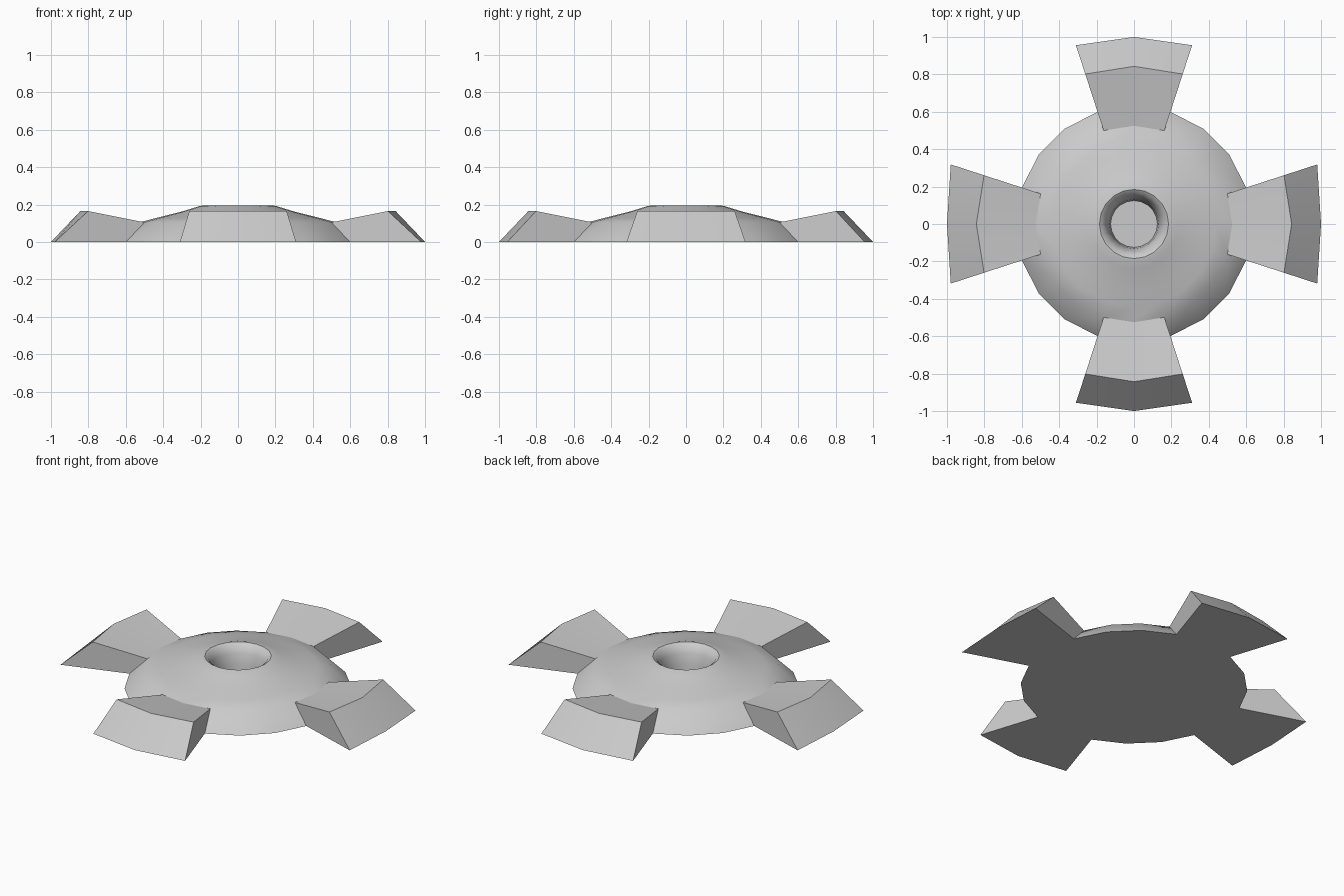
import bpy, bmesh
from math import cos, sin, radians

if "Cube" in bpy.data.objects:
    bpy.data.objects.remove(bpy.data.objects["Cube"])

SIDES = 20
STEP = 360 / SIDES


def polar(r, deg, z):
    return (r * cos(radians(deg)), r * sin(radians(deg)), z)


def finish(name, bm):
    bmesh.ops.recalc_face_normals(bm, faces=bm.faces)
    mesh = bpy.data.meshes.new(name)
    bm.to_mesh(mesh)
    bm.free()
    ob = bpy.data.objects.new(name, mesh)
    bpy.context.collection.objects.link(ob)
    bpy.ops.object.select_all(action='DESELECT')
    ob.select_set(True)
    bpy.context.view_layer.objects.active = ob
    bpy.ops.object.shade_smooth_by_angle(angle=radians(32))
    return ob


# Domed hub: revolved profile from the base edge, over the rim, down the hole
profile = [(0.63, 0), (0.525, 0.105), (0.44, 0.128), (0.37, 0.145), (0.30, 0.163),
           (0.24, 0.181), (0.205, 0.192), (0.185, 0.195), (0.165, 0.182),
           (0.145, 0.145), (0.132, 0.08), (0.125, 0.01)]
bm = bmesh.new()
rings = [[bm.verts.new(polar(r, i * STEP, z)) for i in range(SIDES)] for r, z in profile]
for k in range(len(rings) - 1):
    for i in range(SIDES):
        # The lowest band is left open where a foot joins it
        if k == 0 and i % 5 in (0, 4):
            continue
        j = (i + 1) % SIDES
        bm.faces.new((rings[k][i], rings[k][j], rings[k + 1][j], rings[k + 1][i]))
bm.faces.new(rings[0])     # underside
bm.faces.new(rings[-1])    # hole floor
finish("domed_hub", bm)


# Feet: wedge profile swept over two hub segments, open where it meets the hub
def foot(name, heading, corner):
    bm = bmesh.new()
    sections = []
    for a, outer in ((-STEP, corner), (0, 1.0), (STEP, corner)):
        pts = [(0.63, 0), (0.525, 0.105), (0.843, 0.165), (outer, 0)]
        sections.append([bm.verts.new(polar(r, heading + a, z)) for r, z in pts])
    for s, t in zip(sections, sections[1:]):
        for m, n in ((1, 2), (2, 3), (3, 0)):
            bm.faces.new((s[m], s[n], t[n], t[m]))
    bm.faces.new(sections[0])
    bm.faces.new(sections[-1])
    finish(name, bm)


for name, heading, corner in (("right_foot", 0, 1.03), ("back_foot", 90, 1.005),
                              ("left_foot", 180, 1.03), ("front_foot", 270, 1.005)):
    foot(name, heading, corner)
